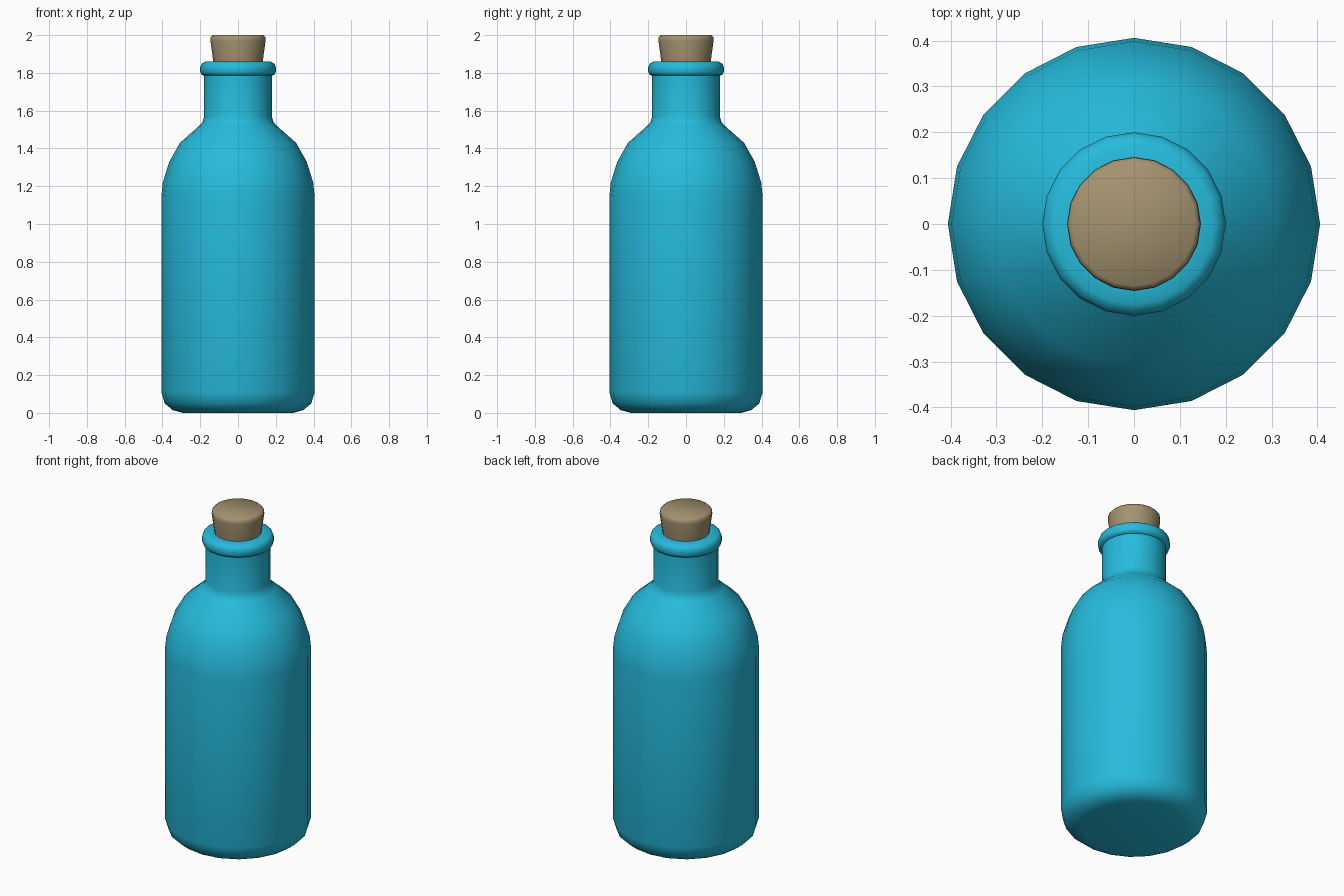
import bpy, bmesh, math

if "Cube" in bpy.data.objects:
    bpy.data.objects.remove(bpy.data.objects["Cube"])

SIDES = 20


def material(name, rgb):
    m = bpy.data.materials.new(name)
    m.diffuse_color = (*rgb, 1.0)
    m.use_nodes = True
    m.node_tree.nodes["Principled BSDF"].inputs["Base Color"].default_value = m.diffuse_color
    return m


def lathe(name, profile, mat, sharp_angle):
    """Revolve (radius, z) points about z, closing both ends with caps."""
    bm = bmesh.new()
    rings = []
    for r, z in profile:
        rings.append([bm.verts.new((r * math.cos(2 * math.pi * i / SIDES),
                                    r * math.sin(2 * math.pi * i / SIDES), z))
                      for i in range(SIDES)])
    for a, b in zip(rings, rings[1:]):
        for i in range(SIDES):
            j = (i + 1) % SIDES
            bm.faces.new((a[i], a[j], b[j], b[i]))
    bm.faces.new(rings[0][::-1])
    bm.faces.new(rings[-1])
    bm.normal_update()
    mesh = bpy.data.meshes.new(name)
    bm.to_mesh(mesh)
    bm.free()
    mesh.materials.append(mat)
    obj = bpy.data.objects.new(name, mesh)
    bpy.context.collection.objects.link(obj)
    bpy.ops.object.select_all(action='DESELECT')
    obj.select_set(True)
    bpy.context.view_layer.objects.active = obj
    bpy.ops.object.shade_smooth_by_angle(angle=math.radians(sharp_angle))
    return obj


glass = material("teal glass", (0.019, 0.50, 0.72))
cork = material("cork tan", (0.37, 0.29, 0.16))

# Bottle: rounded base, straight body, domed shoulder, neck and rolled lip
lathe("bottle", [
    (0.29, 0.0), (0.345, 0.014), (0.388, 0.05), (0.406, 0.11),
    (0.406, 1.14), (0.398, 1.22), (0.364, 1.33), (0.307, 1.43),
    (0.205, 1.52), (0.188, 1.54), (0.179, 1.57), (0.179, 1.785),
    (0.192, 1.79), (0.200, 1.805), (0.200, 1.83), (0.193, 1.848),
    (0.175, 1.859), (0.13, 1.86),
], glass, 60)

# Tapered stopper pushed into the mouth
lathe("stopper", [
    (0.128, 1.84), (0.131, 1.86), (0.146, 1.97), (0.145, 1.99), (0.135, 2.0),
], cork, 60)
